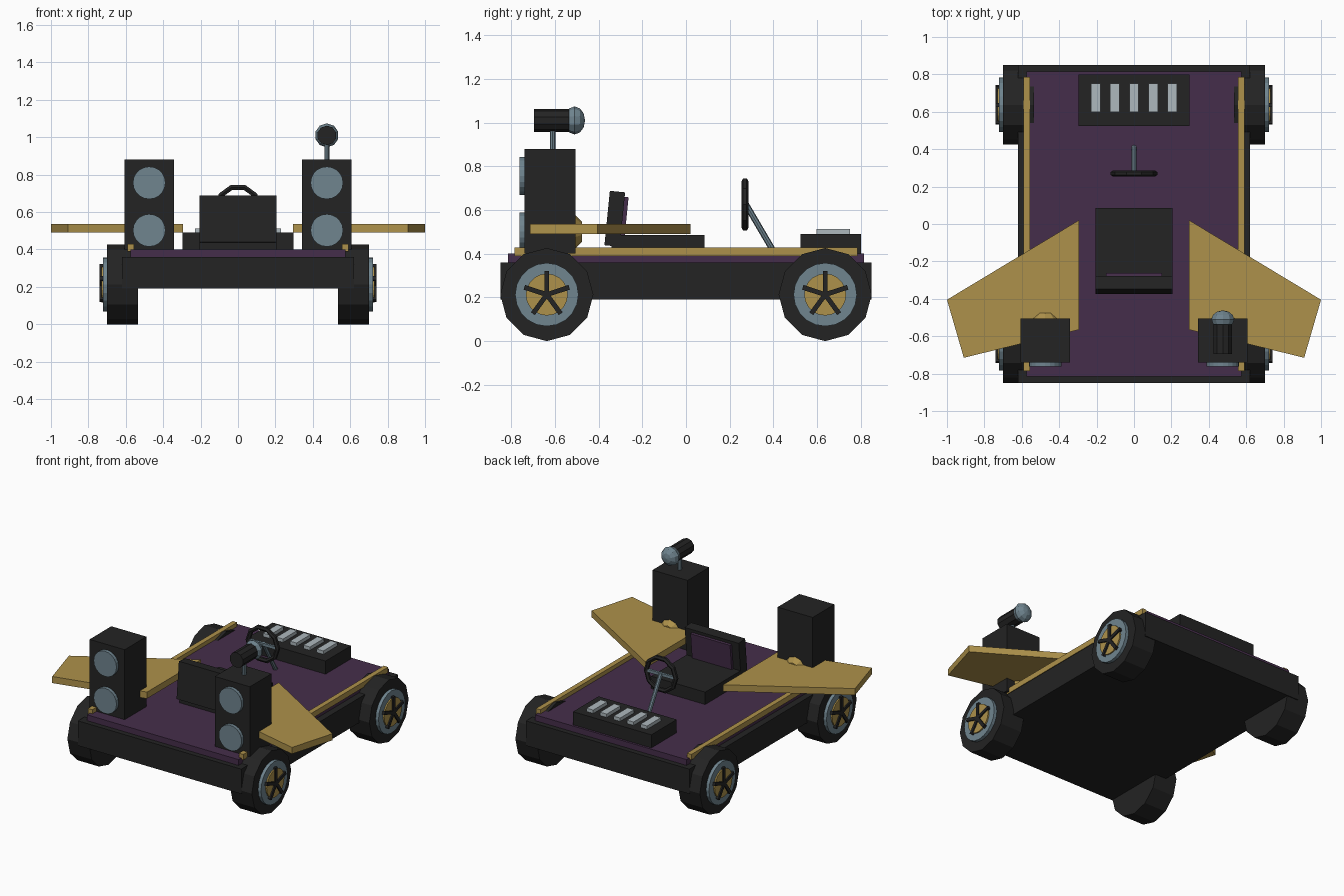
import bpy, bmesh, math
from mathutils import Matrix, Vector

if "Cube" in bpy.data.objects:
    bpy.data.objects.remove(bpy.data.objects["Cube"])


def mat(name, rgb):
    m = bpy.data.materials.new(name)
    m.diffuse_color = (*rgb, 1)
    m.use_nodes = True
    m.node_tree.nodes["Principled BSDF"].inputs["Base Color"].default_value = m.diffuse_color
    return m


BLACK = mat("black", (0.017, 0.017, 0.017))
PURPLE = mat("purple", (0.060, 0.027, 0.069))
GOLD = mat("gold", (0.42, 0.285, 0.07))
STEEL = mat("steel blue grey", (0.160, 0.232, 0.275))
LIGHT = mat("light grey", (0.42, 0.48, 0.51))


def finish(name, bm, m):
    bmesh.ops.recalc_face_normals(bm, faces=bm.faces)
    me = bpy.data.meshes.new(name)
    bm.to_mesh(me)
    bm.free()
    me.materials.append(m)
    ob = bpy.data.objects.new(name, me)
    bpy.context.collection.objects.link(ob)
    return ob


def box(name, lo, hi, m, rot=None):
    lo, hi = Vector(lo), Vector(hi)
    bm = bmesh.new()
    bmesh.ops.create_cube(bm, size=1)
    s = Matrix.Diagonal((*(hi - lo), 1))
    bm.transform(Matrix.Translation((lo + hi) / 2) @ (rot or Matrix()) @ s)
    return finish(name, bm, m)


def rod(name, a, b, r1, m, n=12, r2=None):
    """Cylinder or cone from point a to point b."""
    a, b = Vector(a), Vector(b)
    bm = bmesh.new()
    bmesh.ops.create_cone(bm, cap_ends=True, segments=n, radius1=r1,
                          radius2=r1 if r2 is None else r2, depth=(b - a).length)
    q = (b - a).to_track_quat('Z', 'Y').to_matrix().to_4x4()
    bm.transform(Matrix.Translation((a + b) / 2) @ q)
    return finish(name, bm, m)


def plate(name, pts, z0, z1, m):
    bm = bmesh.new()
    f = bm.faces.new([bm.verts.new((x, y, z0)) for x, y in pts])
    ext = bmesh.ops.extrude_face_region(bm, geom=[f])
    vs = [v for v in ext["geom"] if isinstance(v, bmesh.types.BMVert)]
    bmesh.ops.translate(bm, verts=vs, vec=(0, 0, z1 - z0))
    return finish(name, bm, m)


# Chassis and deck
box("chassis", (-0.62, -0.85, 0.19), (0.62, 0.85, 0.36), BLACK)
box("deck", (-0.575, -0.815, 0.355), (0.575, 0.815, 0.40), PURPLE)

for s, side in ((-1, "left"), (1, "right")):
    # Side rail
    box(side + "_rail", (s * 0.573 - 0.017, -0.785, 0.39),
        (s * 0.573 + 0.017, 0.785, 0.428), GOLD)
    # Wing
    plate(side + "_wing", [(s * 0.295, 0.02), (s * 1.0, -0.405),
                           (s * 0.91, -0.715), (s * 0.295, -0.565)], 0.49, 0.535, GOLD)
    # Speaker cabinet with two cones and a rear horn
    c = s * 0.475
    box(side + "_speaker", (c - 0.133, -0.74, 0.40), (c + 0.133, -0.505, 0.88), BLACK)
    for z in (0.502, 0.756):
        rod(side + "_speaker_cone", (c, -0.70, z), (c, -0.763, z), 0.087, STEEL, 20)
    rod(side + "_speaker_horn", (c, -0.51, 0.50), (c, -0.475, 0.50), 0.08, GOLD, 10, 0.045)
    # Wheels: tyre, rim, hub plate, five spokes
    for y, end in ((-0.637, "front"), (0.637, "rear")):
        n = f"{end}_{side}_"
        zc = 0.213
        rod(n + "tyre", (s * 0.535, y, zc), (s * 0.70, y, zc), 0.213, BLACK, 12)
        rod(n + "rim", (s * 0.69, y, zc), (s * 0.722, y, zc), 0.145, STEEL, 20)
        rod(n + "hub_plate", (s * 0.70, y, zc), (s * 0.731, y, zc), 0.096, GOLD, 20)
        for k in range(5):
            a = math.tau * k / 5
            d = Vector((0, math.sin(a), math.cos(a)))
            p = Vector((s * 0.726, y, zc)) + d * 0.054
            h = Vector((0.014, 0.011, 0.054))
            box(n + "spoke", p - h, p + h, BLACK, Matrix.Rotation(-a, 4, 'X'))

# Spotlight on the right speaker
rod("spotlight_stem", (0.475, -0.61, 0.87), (0.475, -0.61, 0.98), 0.013, STEEL, 8)
rod("spotlight_body", (0.475, -0.695, 1.01), (0.475, -0.515, 1.01), 0.052, BLACK, 10)
bm = bmesh.new()
bmesh.ops.create_uvsphere(bm, u_segments=10, v_segments=6, radius=0.064)
bm.transform(Matrix.Translation((0.475, -0.51, 1.01)) @ Matrix.Diagonal((1, 0.75, 1, 1))
             @ Matrix.Rotation(math.pi / 2, 4, 'X'))
finish("spotlight_lens", bm, STEEL)

# Seat with a slightly tilted back and pad
tilt = Matrix.Rotation(-0.1, 4, 'X')
box("seat_cushion", (-0.205, -0.34, 0.40), (0.205, 0.085, 0.485), BLACK)
box("seat_back", (-0.205, -0.361, 0.435), (0.205, -0.291, 0.685), BLACK, tilt)
box("seat_pad", (-0.15, -0.30, 0.475), (0.15, -0.272, 0.66), PURPLE, tilt)

# Rear engine cover with vents
box("engine_cover", (-0.297, 0.525, 0.40), (0.297, 0.80, 0.49), BLACK)
for i in range(5):
    x = (i - 2) * 0.102
    box("engine_vent", (x - 0.025, 0.598, 0.48), (x + 0.025, 0.75, 0.513), LIGHT)

# Steering wheel: ring, crossbar and column
bm = bmesh.new()
bmesh.ops.create_circle(bm, segments=6, radius=0.016,
                        matrix=Matrix.Translation((0.112, 0, 0)) @ Matrix.Rotation(math.pi / 2, 4, 'X'))
bmesh.ops.spin(bm, geom=bm.edges[:], cent=(0, 0, 0), axis=(0, 0, 1),
               angle=math.tau, steps=10, use_merge=True)
bmesh.ops.remove_doubles(bm, verts=bm.verts, dist=1e-4)
bm.transform(Matrix.Translation((0, 0.27, 0.625)) @ Matrix.Rotation(math.pi / 2, 4, 'X'))
finish("steering_ring", bm, BLACK)
box("steering_crossbar", (-0.11, 0.262, 0.615), (0.11, 0.278, 0.635), STEEL)
rod("steering_column", (0, 0.272, 0.63), (0, 0.41, 0.395), 0.014, STEEL, 8)
